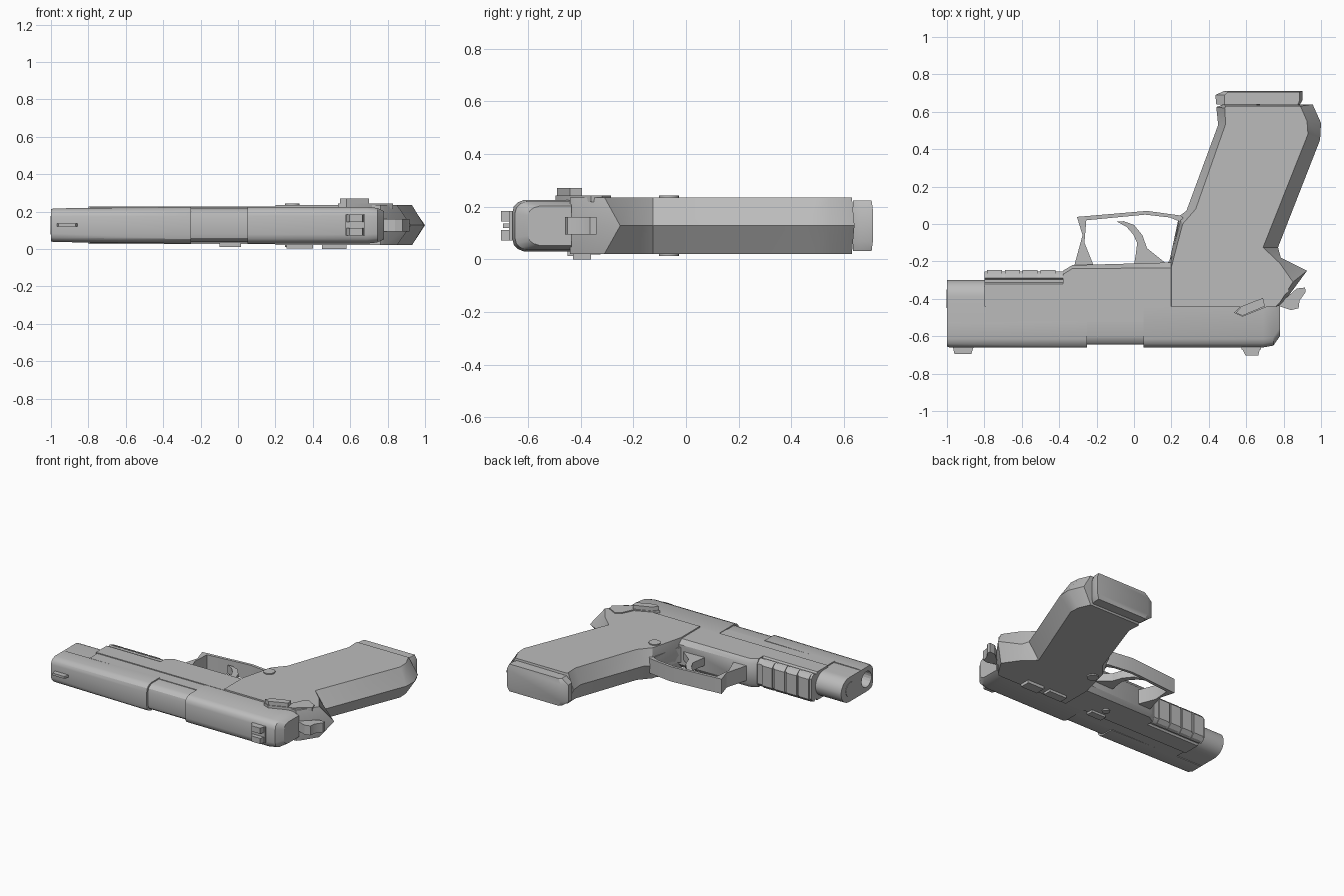
import bpy, bmesh, math

C = 0.1275  # mid plane height
steel = bpy.data.materials.new("steel_grey")
steel.diffuse_color = (0.5, 0.5, 0.5, 1)


def loft(name, rings):
    """Skin equal-length closed rings and cap both ends."""
    bm = bmesh.new()
    vs = [[bm.verts.new(p) for p in r] for r in rings]
    n = len(vs[0])
    for a, b in zip(vs, vs[1:]):
        for i in range(n):
            j = (i + 1) % n
            bm.faces.new((a[i], a[j], b[j], b[i]))
    bm.faces.new(vs[0])
    bm.faces.new(vs[-1])
    bmesh.ops.recalc_face_normals(bm, faces=bm.faces)
    me = bpy.data.meshes.new(name)
    bm.to_mesh(me)
    bm.free()
    me.materials.append(steel)
    ob = bpy.data.objects.new(name, me)
    bpy.context.collection.objects.link(ob)
    return ob


def plate(name, pts, z0, z1):
    return loft(name, [[(x, y, z) for x, y in pts] for z in (z0, z1)])


def box(name, x0, x1, y0, y1, z0, z1):
    return plate(name, [(x0, y0), (x1, y0), (x1, y1), (x0, y1)], z0, z1)


def along_x(name, sections):
    """sections: (x, half profile of (y, half width)), mirrored about the mid plane."""
    rings = []
    for x, half in sections:
        rings.append([(x, y, C + h) for y, h in half] +
                     [(x, y, C - h) for y, h in reversed(half)])
    return loft(name, rings)


def disc(cx, cy, r, n=20):
    return [(cx + r * math.cos(2 * math.pi * i / n),
             cy + r * math.sin(2 * math.pi * i / n)) for i in range(n)]


def slide_top(bottom, top, h):
    return [(bottom, h), (top + 0.045, h), (top + 0.02, h * 0.9),
            (top + 0.006, h * 0.75), (top, h * 0.5)]


# Slide: front, port hood, lower rail and rear
front = along_x("slide_front", [(-1, slide_top(-0.52, -0.655, 0.086)),
                                (-0.985, slide_top(-0.52, -0.66, 0.09)),
                                (-0.25, slide_top(-0.52, -0.66, 0.098))])
along_x("chamber_hood", [(x, slide_top(-0.51, -0.645, 0.09)) for x in (-0.26, 0.06)])
along_x("slide_lower", [(x, [(-0.43, 0.094), (-0.525, 0.094)]) for x in (-0.79, 0.06)])
along_x("slide_rear", [(0.05, slide_top(-0.435, -0.66, 0.098)),
                       (0.69, slide_top(-0.435, -0.66, 0.098)),
                       (0.745, slide_top(-0.435, -0.65, 0.092)),
                       (0.78, slide_top(-0.435, -0.60, 0.075))])

# Rounded nose under the muzzle
arc = [(-0.39 + 0.09 * math.sin(a * math.pi / 16), 0.086 * math.cos(a * math.pi / 16))
       for a in range(8)]
nose = [(-0.525, 0.086)] + arc + [(-0.30, 0.004)]
along_x("slide_nose", [(-1, nose), (-0.78, nose)])

# Muzzle bore and guide rod end
cutter = loft("bore_cutter", [[(x, y, z + C) for y, z in disc(-0.583, 0, 0.055)]
                              for x in (-1.1, -0.85)])
cutter.hide_render = True
cutter.hide_set(True)
cut = front.modifiers.new("bore", 'BOOLEAN')
cut.operation = 'DIFFERENCE'
cut.object = cutter
cut.solver = 'EXACT'
loft("guide_rod_end", [[(x, y, z + C) for y, z in disc(-0.40, 0, 0.05)]
                       for x in (-1.0, -0.995)]).location.x = -0.003

# Frame with grooved dust cover
dust = [(-0.44, 0.1), (-0.32, 0.1), (-0.312, 0.088), (-0.296, 0.088),
        (-0.288, 0.098), (-0.27, 0.09), (-0.255, 0.07)]
along_x("dust_cover", [(-0.80, dust), (-0.36, dust)])
for i in range(4):
    x = -0.785 + i * 0.095
    rib = [(-0.29, 0.1), (-0.268, 0.094), (-0.245, 0.07)]
    along_x("rail_rib", [(x, rib), (x + 0.08, rib)])
fo = [(-0.38, -0.44), (-0.38, -0.25), (-0.33, -0.22), (0.22, -0.205), (0.28, -0.44)]
fi = [(-0.38, -0.44), (-0.38, -0.27), (-0.33, -0.238), (0.22, -0.235), (0.28, -0.44)]
loft("frame", [[(x, y, C + z) for x, y in p]
               for p, z in ((fi, -0.1), (fo, -0.07), (fo, 0.07), (fi, 0.1))])

# Grip with ridged back and beavertail
go = [(0.44, 0.625), (0.45, 0.53), (0.28, 0.07), (0.24, 0.04), (0.185, -0.22),
      (0.18, -0.44), (0.775, -0.44), (0.80, -0.42), (0.925, -0.25), (0.785, -0.18),
      (0.77, -0.125), (0.995, 0.45), (1.0, 0.54), (0.955, 0.64), (0.48, 0.64)]
gi = [(0.485, 0.62), (0.49, 0.535), (0.33, 0.08), (0.26, 0.0), (0.20, -0.23),
      (0.20, -0.44), (0.76, -0.44), (0.78, -0.42), (0.85, -0.31), (0.78, -0.21),
      (0.69, -0.125), (0.93, 0.48), (0.925, 0.55), (0.89, 0.63), (0.49, 0.63)]
loft("grip", [[(x, y, C + z) for x, y in p] for p, z in ((gi, -0.107), (go, 0), (gi, 0.108))])

# Magazine base
mo = [(0.44, 0.64), (0.435, 0.69), (0.48, 0.71), (0.90, 0.71), (0.90, 0.66), (0.885, 0.635)]
mi = [(0.485, 0.64), (0.485, 0.69), (0.50, 0.705), (0.885, 0.705), (0.885, 0.66), (0.875, 0.635)]
loft("magazine_base", [[(x, y, C + z) for x, y in p]
                       for p, z in ((mi, -0.096), (mo, -0.06), (mo, 0.06), (mi, 0.096))])

# Trigger guard and trigger
plate("trigger_guard", [
    (-0.32, -0.225), (-0.275, -0.06), (-0.305, 0.038), (0.07, 0.07), (0.25, 0.045),
    (0.30, 0.0), (0.25, -0.225), (0.17, -0.225), (0.205, -0.17), (0.24, 0.015),
    (0.19, 0.035), (0.06, 0.05), (-0.255, 0.02), (-0.265, -0.10), (-0.215, -0.225)],
    C - 0.052, C + 0.052)
plate("trigger", [
    (-0.09, 0.012), (-0.055, 0.015), (0.0, -0.005), (0.045, -0.06), (0.07, -0.13),
    (0.17, -0.21), (0.0, -0.22), (0.01, -0.16), (0.017, -0.10), (-0.005, -0.055),
    (-0.04, -0.015)], C - 0.028, C + 0.028)

# Sights
plate("front_sight", [(-0.97, -0.65), (-0.96, -0.695), (-0.87, -0.695), (-0.855, -0.65)],
      C - 0.008, C + 0.008)
box("rear_sight_base", 0.575, 0.68, -0.672, -0.65, C - 0.056, C + 0.056)
for s in (-1, 1):
    za, zb = sorted((C + s * 0.016, C + s * 0.056))
    plate("rear_sight_post", [(0.575, -0.66), (0.595, -0.702), (0.665, -0.702),
                              (0.675, -0.66)], za, zb)

# Hammer
plate("hammer", [(0.76, -0.44), (0.83, -0.38), (0.87, -0.345), (0.915, -0.34),
                 (0.917, -0.365), (0.885, -0.41), (0.88, -0.45), (0.84, -0.46),
                 (0.78, -0.44)], C - 0.033, C + 0.033)

# Safety lever with raised thumb shelf
plate("safety_lever", [(0.535, -0.475), (0.57, -0.44), (0.68, -0.39), (0.72, -0.305),
                       (0.755, -0.285), (0.82, -0.32), (0.83, -0.36), (0.73, -0.435),
                       (0.58, -0.495)], C + 0.09, 0.243)
plate("safety_shelf", [(0.545, -0.475), (0.575, -0.44), (0.69, -0.395), (0.70, -0.44),
                       (0.58, -0.49)], 0.24, 0.27)

# Magazine release, pins and far side controls
plate("magazine_release", disc(0.29, -0.065, 0.038), 0.012, 0.243)
plate("frame_pin", disc(-0.06, -0.35, 0.025), 0.018, 0.05)
box("slide_stop", -0.10, 0.015, -0.45, -0.40, 0.012, 0.05)
box("side_catch_front", 0.26, 0.40, -0.42, -0.36, 0.003, 0.05)
box("side_catch_rear", 0.45, 0.58, -0.43, -0.36, 0.0, 0.05)

# Shading
bpy.ops.object.select_all(action='DESELECT')
for ob in bpy.context.scene.objects:
    if ob is not cutter:
        ob.select_set(True)
bpy.context.view_layer.objects.active = front
bpy.ops.object.shade_smooth_by_angle(angle=math.radians(30))
